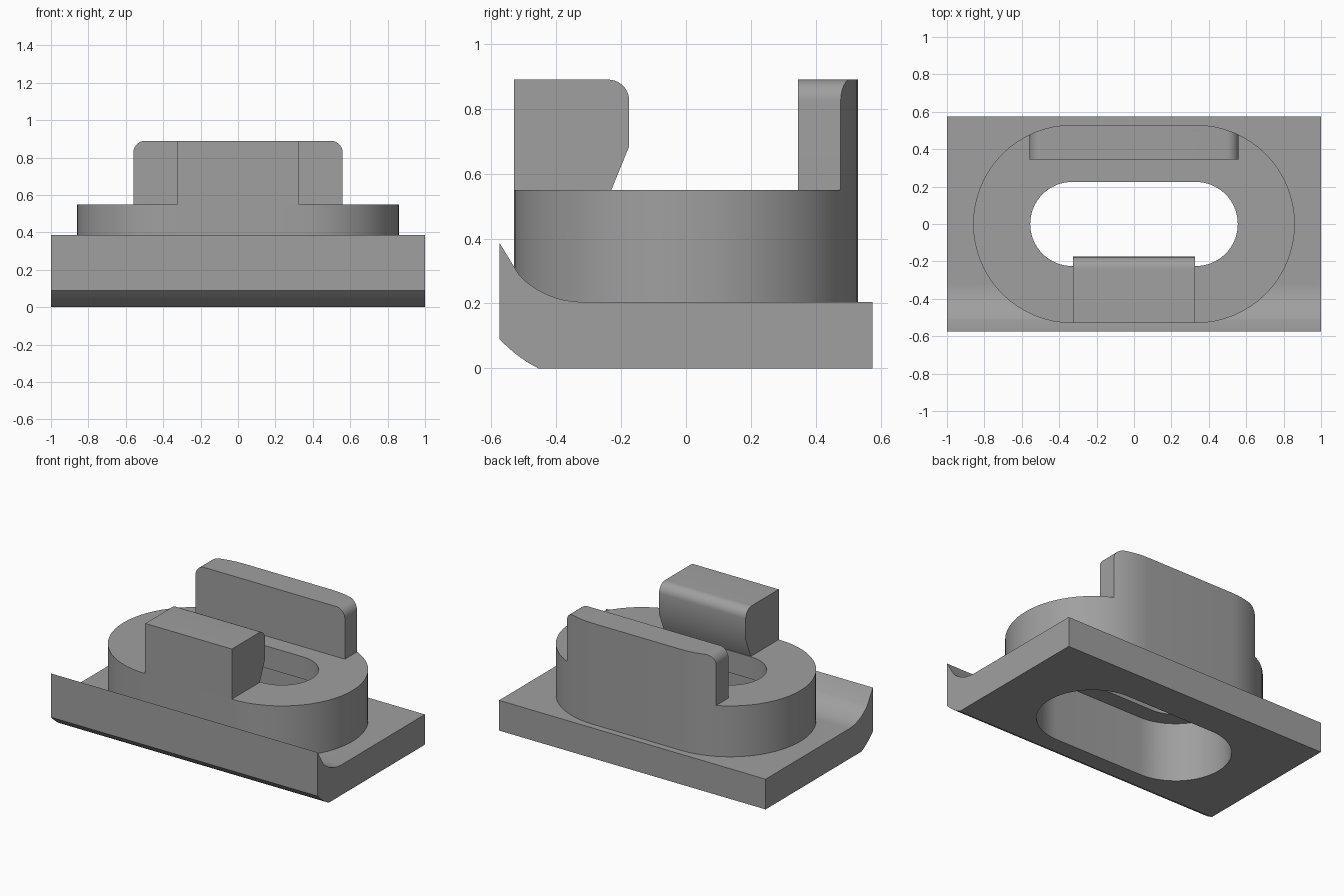
import bpy, bmesh, math

if "Cube" in bpy.data.objects:
    bpy.data.objects.remove(bpy.data.objects["Cube"])

grey = bpy.data.materials.new("plain grey")
grey.diffuse_color = (0.35, 0.35, 0.35, 1)
grey.use_nodes = True
grey.node_tree.nodes["Principled BSDF"].inputs["Base Color"].default_value = grey.diffuse_color


def arc(cx, cy, r, a0, a1, n=12):
    return [(cx + r * math.cos(math.radians(a0 + (a1 - a0) * i / n)),
             cy + r * math.sin(math.radians(a0 + (a1 - a0) * i / n))) for i in range(n + 1)]


def extrude(name, pts, lo, hi, place):
    """Extrude a closed 2D outline between lo and hi; place maps (u, v, w) to xyz."""
    bm = bmesh.new()
    base = bm.faces.new([bm.verts.new(place(u, v, lo)) for u, v in pts])
    shift = [b - a for a, b in zip(place(0, 0, lo), place(0, 0, hi))]
    top = bmesh.ops.extrude_face_region(bm, geom=[base])["geom"]
    bmesh.ops.translate(bm, vec=shift, verts=[g for g in top if isinstance(g, bmesh.types.BMVert)])
    bmesh.ops.recalc_face_normals(bm, faces=bm.faces)
    me = bpy.data.meshes.new(name)
    bm.to_mesh(me)
    bm.free()
    me.materials.append(grey)
    ob = bpy.data.objects.new(name, me)
    bpy.context.collection.objects.link(ob)
    return ob


def along_x(u, v, w): return (w, u, v)
def along_y(u, v, w): return (u, w, v)
def along_z(u, v, w): return (u, v, w)


def stadium(name, r, lo, hi, half=0.33):
    pts = arc(half, 0, r, -90, 90, 32) + arc(-half, 0, r, 90, 270, 32)
    return extrude(name, pts, lo, hi, along_z)


def boolean(ob, tool, op):
    mod = ob.modifiers.new(op.lower(), 'BOOLEAN')
    mod.operation, mod.object, mod.solver = op, tool, 'EXACT'
    tool.hide_render = True
    tool.hide_set(True)


# Base plate with a swept-up front lip
plate_pts = [(0.575, 0), (0.575, 0.205)] + arc(-0.32, 0.475, 0.27, 270, 199 + 22.5 - 0.5, 16)[:-1]
plate_pts += [(-0.575, 0.387), (-0.575, 0.09), (-0.547, 0.063), (-0.518, 0.039), (-0.488, 0.018), (-0.455, 0)]
plate = extrude("base_plate", plate_pts, -1, 1, along_x)

# Raised oblong collar
collar = stadium("collar", 0.53, 0.18, 0.55)

# Slot: wide bore from below, narrower opening at the top
wide = stadium("wide_bore_cutter", 0.34, -0.2, 0.40)
narrow = stadium("narrow_slot_cutter", 0.225, -0.1, 0.8)
boolean(plate, wide, 'DIFFERENCE')
boolean(collar, wide, 'DIFFERENCE')
boolean(collar, narrow, 'DIFFERENCE')

# Front hook with a rounded nose and undercut
hook_pts = [(-0.53, 0.55), (-0.23, 0.55), (-0.175, 0.685)]
hook_pts += arc(-0.24, 0.825, 0.065, 0, 90) + [(-0.53, 0.89)]
hook = extrude("front_hook", hook_pts, -0.325, 0.325, along_x)

# Back wall with rounded top corners, its rear following the collar
wall_pts = [(-0.56, 0.55), (0.56, 0.55)] + arc(0.495, 0.825, 0.065, 0, 90) + arc(-0.495, 0.825, 0.065, 90, 180)
wall = extrude("back_wall", wall_pts, 0.345, 0.7, along_y)
outline = stadium("outline_cutter", 0.53, 0.3, 1.2)
boolean(wall, outline, 'INTERSECT')

# Apply the cuts and smooth the curved faces
for ob in (plate, collar, hook, wall):
    bpy.ops.object.select_all(action='DESELECT')
    bpy.context.view_layer.objects.active = ob
    ob.select_set(True)
    for mod in list(ob.modifiers):
        bpy.ops.object.modifier_apply(modifier=mod.name)
    bpy.ops.object.shade_smooth_by_angle(angle=math.radians(25))
for ob in (wide, narrow, outline):
    bpy.data.objects.remove(ob)
